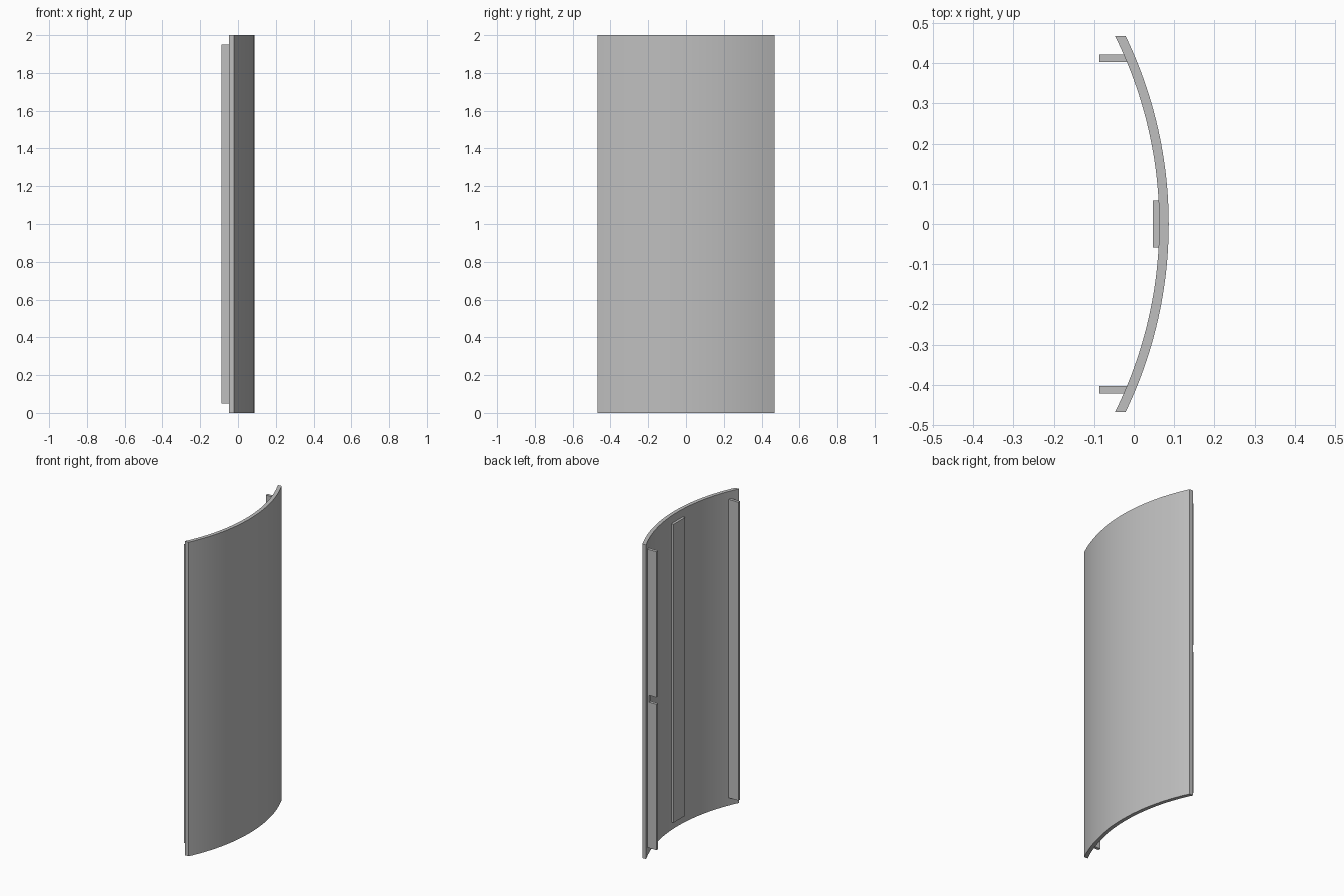
import bpy, bmesh, math

if "Cube" in bpy.data.objects:
    bpy.data.objects.remove(bpy.data.objects["Cube"])

grey = bpy.data.materials.new("neutral grey")
grey.diffuse_color = (0.52, 0.52, 0.52, 1)
grey.use_nodes = True
grey.node_tree.nodes["Principled BSDF"].inputs["Base Color"].default_value = grey.diffuse_color


def extrude_outline(name, outline, direction):
    """Sweep a closed 3D outline along a direction into a solid."""
    bm = bmesh.new()
    base = bm.faces.new([bm.verts.new(p) for p in outline])
    ext = bmesh.ops.extrude_face_region(bm, geom=[base])
    moved = [g for g in ext["geom"] if isinstance(g, bmesh.types.BMVert)]
    bmesh.ops.translate(bm, verts=moved, vec=direction)
    bmesh.ops.recalc_face_normals(bm, faces=bm.faces)
    mesh = bpy.data.meshes.new(name)
    bm.to_mesh(mesh)
    bm.free()
    mesh.materials.append(grey)
    obj = bpy.data.objects.new(name, mesh)
    bpy.context.collection.objects.link(obj)
    return obj


HALF, R_OUT, R_IN, APEX = 0.468, 1.077, 1.0535, 0.0865
CX = APEX - R_OUT          # shared centre of both arcs
LOW, HIGH = 0.05, 1.95     # height range of the inner fittings


def arc(radius, steps=48):
    """Arc points running from one flat-cut side edge to the other."""
    end = math.asin(HALF / radius)
    angles = [-end + 2 * end * i / steps for i in range(steps + 1)]
    return [(CX + radius * math.cos(a), radius * math.sin(a), 0) for a in angles]


# Curved panel
panel = extrude_outline("curved_panel", arc(R_OUT) + arc(R_IN)[::-1], (0, 0, 2))
bpy.context.view_layer.objects.active = panel
panel.select_set(True)
bpy.ops.object.shade_smooth_by_angle(angle=math.radians(30))

# Flat strip down the middle of the hollow side
extrude_outline("centre_strip",
                [(0.047, -0.0585, LOW), (0.068, -0.0585, LOW),
                 (0.068, 0.0585, LOW), (0.047, 0.0585, LOW)],
                (0, 0, HIGH - LOW))

# Upright flanges near the side edges; the back one has a notch at mid height
TIP, ROOT, NOTCH = -0.0865, -0.014, -0.035
plain = [(TIP, LOW), (ROOT, LOW), (ROOT, HIGH), (TIP, HIGH)]
notched = plain + [(TIP, 1.022), (NOTCH, 1.022), (NOTCH, 0.978), (TIP, 0.978)]
for name, side, shape in (("front_flange", -1, plain), ("back_flange", 1, notched)):
    extrude_outline(name, [(x, side * 0.403, z) for x, z in shape],
                    (0, side * 0.0185, 0))
